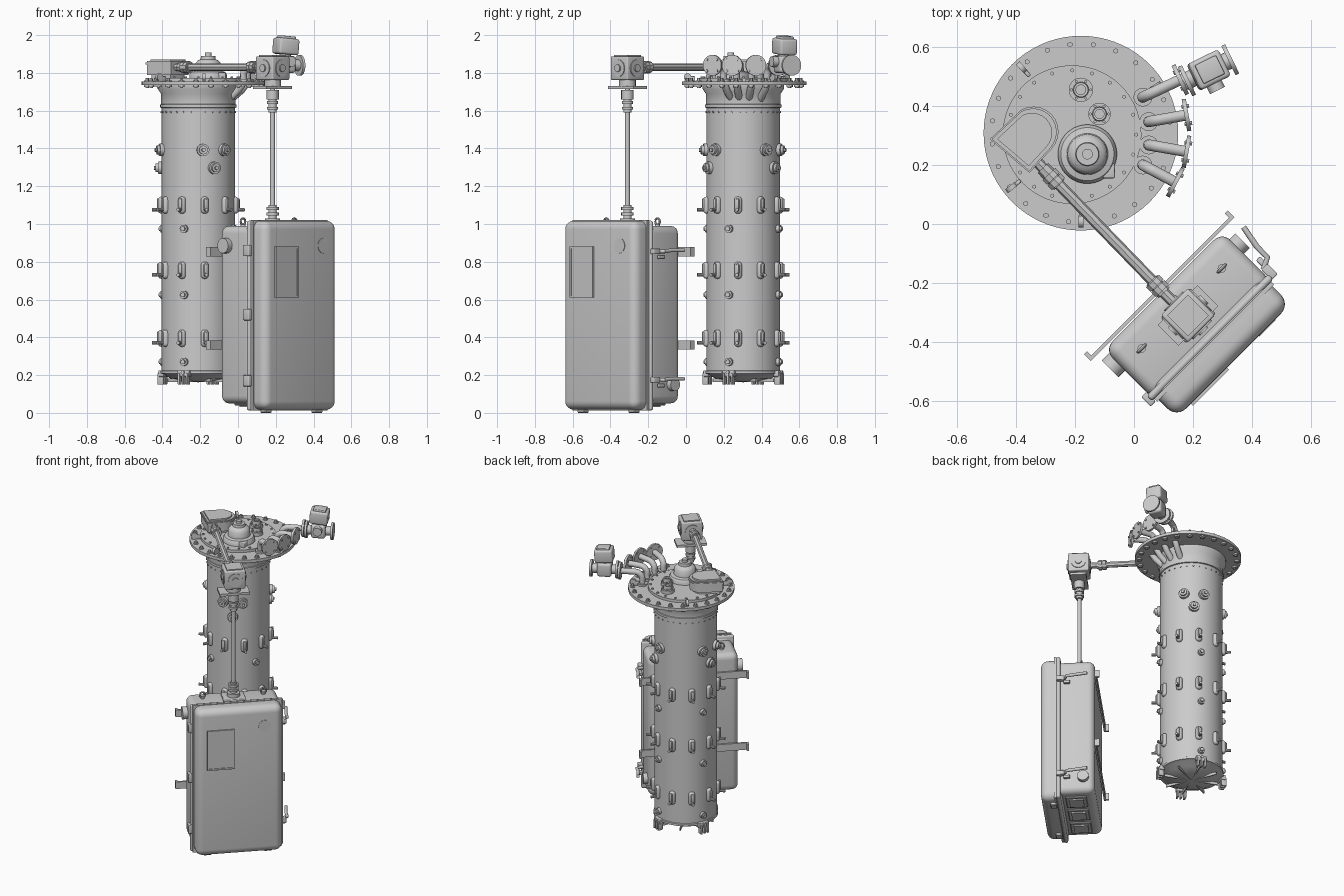
import bpy, bmesh
from math import radians, sin, cos, pi
from mathutils import Matrix, Vector

cube = bpy.data.objects.get("Cube")
if cube:
    bpy.data.objects.remove(cube)

grey = bpy.data.materials.new("plain_grey")
grey.use_nodes = True
grey.diffuse_color = (0.6, 0.6, 0.6, 1)
grey.node_tree.nodes["Principled BSDF"].inputs["Base Color"].default_value = (0.6, 0.6, 0.6, 1)

T = Matrix.Translation
AXIS = Vector((-0.21, 0.303, 0))      # tank axis
RIM = Vector((-0.18, 0.308, 0))       # flange axis
CAB = Matrix.Rotation(radians(45), 4, 'Z')  # cabinet frame, front is local -y


def finish(name, bm, angle=35):
    bmesh.ops.recalc_face_normals(bm, faces=bm.faces)
    for f in bm.faces:
        f.smooth = True
    for e in bm.edges:
        e.smooth = e.calc_face_angle(0) < radians(angle)
    me = bpy.data.meshes.new(name)
    bm.to_mesh(me)
    bm.free()
    me.materials.append(grey)
    bpy.context.scene.collection.objects.link(bpy.data.objects.new(name, me))


def box(bm, pos, size, frame=Matrix(), bevel=0, seg=3):
    vs = bmesh.ops.create_cube(bm, size=1, matrix=frame @ T(pos) @ Matrix.Diagonal((*size, 1)))["verts"]
    if bevel:
        edges = list({e for v in vs for e in v.link_edges})
        bmesh.ops.bevel(bm, geom=edges, offset=bevel, segments=seg, profile=0.5, affect='EDGES')


def cyl(bm, a, b, r, r2=None, n=16):
    a, b = Vector(a), Vector(b)
    d = b - a
    m = T((a + b) / 2) @ d.to_track_quat('Z', 'Y').to_matrix().to_4x4()
    bmesh.ops.create_cone(bm, cap_ends=True, segments=n, radius1=r, radius2=r if r2 is None else r2,
                          depth=d.length, matrix=m)


def lathe(bm, profile, centre, n=64):
    vs = [bm.verts.new((centre[0] + r, centre[1], z)) for r, z in profile]
    es = [bm.edges.new(p) for p in zip(vs, vs[1:])]
    bmesh.ops.spin(bm, geom=vs + es, cent=(centre[0], centre[1], 0), axis=(0, 0, 1), angle=2 * pi, steps=n)
    bmesh.ops.remove_doubles(bm, verts=bm.verts, dist=0.0002)


def tube(bm, pts, r, n=14):
    pts, rings = [Vector(p) for p in pts], []
    for i, p in enumerate(pts):
        d = pts[min(i + 1, len(pts) - 1)] - pts[max(i - 1, 0)]
        side = d.cross(Vector((0.03, 0.02, 1)).cross(d)).normalized()
        other = d.normalized().cross(side)
        rings.append([bm.verts.new(p + r * (side * cos(2 * pi * k / n) + other * sin(2 * pi * k / n)))
                      for k in range(n)])
    for a, b in zip(rings, rings[1:]):
        for k in range(n):
            bm.faces.new((a[k], a[k - 1], b[k - 1], b[k]))


def around(deg, centre=AXIS):
    """Frame on an axis whose local -y points outward at an angle from the front."""
    return T(centre) @ Matrix.Rotation(radians(deg), 4, 'Z')


def radial(bm, deg, z, r0, r1, rad, n=16, centre=AXIS):
    f = around(deg, centre)
    cyl(bm, f @ Vector((0, -r0, z)), f @ Vector((0, -r1, z)), rad, n=n)


# Tank shell with dished bottom and collar
bm = bmesh.new()
lathe(bm, [(0, .162), (.08, .167), (.15, .183), (.185, .205), (.2, .208), (.2, .222), (.195, .225), (.195, 1.615),
           (.202, 1.617), (.202, 1.632), (.198, 1.634), (.198, 1.69), (.215, 1.715), (.215, 1.74)], AXIS)
finish("tank_shell", bm)

# Flange, cover and their bolts
bm = bmesh.new()
lathe(bm, [(0, 1.735), (.33, 1.735), (.33, 1.755), (0, 1.755)], RIM, 72)
lathe(bm, [(0, 1.75), (.235, 1.75), (.235, 1.773), (0, 1.773)], AXIS, 72)
finish("top_flange", bm)
bm = bmesh.new()
for k in range(24):
    p = around(k * 15 + 7, RIM) @ Vector((0, -.303, 0))
    cyl(bm, p + Vector((0, 0, 1.725)), p + Vector((0, 0, 1.76)), .016)
    cyl(bm, p + Vector((0, 0, 1.72)), p + Vector((0, 0, 1.772)), .009, n=6)
for k in range(20):
    p = around(k * 18) @ Vector((0, -.218, 0))
    cyl(bm, p + Vector((0, 0, 1.76)), p + Vector((0, 0, 1.781)), .007, n=6)
for k in range(30):
    radial(bm, k * 12, 1.592, .19, .2, .005, 8)
finish("flange_bolts", bm)
bm = bmesh.new()
for deg in (0, 122, 222, 308):
    f = around(deg, RIM)
    box(bm, (0, -.285, 1.768), (.014, .05, .03), f, .004, 2)
    cyl(bm, f @ Vector((-.008, -.3, 1.778)), f @ Vector((.008, -.3, 1.778)), .02)
finish("flange_lugs", bm)

# Slot fittings in three rows
bm = bmesh.new()
for z in (1.1, .755, .395):
    for k in range(10):
        f = around(10 + 36 * k)
        box(bm, (0, -.19, z), (.04, .05, .09), f, .017)
        box(bm, (0, -.2, z + .006), (.018, .044, .06), f, .008, 2)
        radial(bm, 10 + 36 * k, z - .024, .2, .247, .009, 10)
finish("slot_fittings", bm)

# Round ports: small ones in rows, larger ones in threes
bm = bmesh.new()
for k in range(4):
    for z in (.975, .625, .27):
        radial(bm, 90 * k - 22, z, .18, .212, .021)
        radial(bm, 90 * k - 22, z, .2, .222, .012)
for k in range(3):
    for off, z in ((-18, 1.392), (18, 1.392), (0, 1.297)):
        a = 25 + 120 * k + off
        radial(bm, a, z, .18, .212, .033, 20)
        radial(bm, a, z, .2, .226, .023, 20)
        radial(bm, a, z, .2, .236, .011, 6)
finish("round_ports", bm)

# Bottom ribs and clamp feet
bm = bmesh.new()
for k in range(8):
    box(bm, (0, -.09, .172), (.007, .17, .018), around(45 * k - 22))
for k in range(4):
    f = around(90 * k - 22)
    box(bm, (0, -.2, .208), (.07, .03, .035), f, .005, 2)
    for s in (-1, 0, 1):
        box(bm, (s * .024, -.205, .18), (.012, .035, .06), f, .004, 2)
    radial(bm, 90 * k - 22, .215, .2, .225, .01, 8)
finish("bottom_clamps", bm)

# Domed housing and two small caps on the cover
bm = bmesh.new()
lathe(bm, [(.1, 1.765), (.1, 1.79), (.09, 1.805), (.07, 1.81), (.067, 1.85), (.055, 1.865), (.04, 1.872),
           (.038, 1.89), (.018, 1.89), (.018, 1.908), (0, 1.908)], (-.158, .237))
box(bm, (-.085, .18, 1.785), (.04, .05, .035), bevel=.005)
finish("dome_housing", bm)
bm = bmesh.new()
for x, y, r in ((-.18, .455, .041), (-.117, .373, .038)):
    lathe(bm, [(r, 1.765), (r, 1.795), (r * .65, 1.795), (r * .6, 1.82), (r * .4, 1.82), (r * .4, 1.81), (0, 1.81)],
          (x, y), 32)
    for k in range(6):
        cyl(bm, (x + r * .8 * cos(k * pi / 3), y + r * .8 * sin(k * pi / 3), 1.79),
            (x + r * .8 * cos(k * pi / 3), y + r * .8 * sin(k * pi / 3), 1.804), .005, n=6)
finish("cover_caps", bm)

# Elbow pipes with round end plates
bm = bmesh.new()
Z = Vector((0, 0, 1))
for x, y, deg, length in ((.03, .43, 25, .14), (.05, .347, 10, .13), (.05, .268, -10, .13), (.03, .2, -28, .125)):
    b = Vector((x, y, 0))
    d = Vector((cos(radians(deg)), sin(radians(deg)), 0))
    tube(bm, [b - d * .1 + Z * 1.65, b - d * .03 + Z * 1.71, b + Z * 1.75] +
         [b + d * .045 * (1 - cos(t * pi / 8)) + Z * (1.795 + .045 * sin(t * pi / 8)) for t in range(5)] +
         [b + d * length + Z * 1.84], .019)
    cyl(bm, b + Z * 1.75, b + Z * 1.768, .032)
    end = b + d * length + Z * 1.84
    cyl(bm, end - d * .007, end + d * .007, .055, n=32)
    for k in range(4):
        q = end + .042 * (Z * cos(k * pi / 2 + .8) + d.cross(Z) * sin(k * pi / 2 + .8))
        cyl(bm, q - d * .012, q + d * .014, .007, n=6)
finish("elbow_pipes", bm)

# Valve and its actuator on the first pipe
bm = bmesh.new()
f = T((.25, .52, 1.84)) @ Matrix.Rotation(radians(26), 4, 'Z')
cyl(bm, f @ Vector((-.09, 0, 0)), f @ Vector((.08, 0, 0)), .03)
for x in (-.078, .085):
    cyl(bm, f @ Vector((x - .007, 0, 0)), f @ Vector((x + .007, 0, 0)), .055, n=32)
box(bm, (0, 0, .005), (.09, .09, .09), f, .015)
cyl(bm, f @ Vector((0, 0, .03)), f @ Vector((0, 0, .07)), .03)
box(bm, (-.005, 0, .1), (.115, .1, .085), f @ Matrix.Rotation(radians(5), 4, 'Y'), .012)
box(bm, (-.005, 0, .142), (.08, .07, .026), f @ Matrix.Rotation(radians(5), 4, 'Y'), .005)
cyl(bm, f @ Vector((.0, -.075, .02)), f @ Vector((0, 0, .02)), .028)
finish("valve_actuator", bm)

# Lid drive head: wedge plate with a rounded end
bm = bmesh.new()
outline = [(-.482, .288), (-.38, .383)] + [(-.342 + .08 * cos(radians(a)), .312 + .08 * sin(radians(a)))
                                          for a in range(105, -50, -15)] + [(-.355, .18)]
for grow, z0, z1 in ((1, 1.79, 1.862), (1.06, 1.845, 1.855), (.85, 1.86, 1.872), (.8, 1.765, 1.8)):
    loops = [[bm.verts.new((-.365 + (x + .365) * grow, .29 + (y - .29) * grow, z)) for x, y in outline]
             for z in (z0, z1)]
    bm.faces.new(loops[0])
    bm.faces.new(loops[1])
    for i in range(len(outline)):
        bm.faces.new((loops[0][i - 1], loops[0][i], loops[1][i], loops[1][i - 1]))
finish("drive_head", bm)

# Drive shafts with couplings
bm = bmesh.new()
a, b = Vector((.13, -.262, 1.83)), Vector((-.33, .212, 1.83))
d = (b - a).normalized()
cyl(bm, a, b, .019, n=8)
for s in (.06, .085, .565, .59):
    cyl(bm, a + d * (s - .011), a + d * (s + .011), .032, n=10)
cyl(bm, a + d * .04, a + d * .1, .025, n=8)
cyl(bm, a + d * .55, a + d * .63, .025, n=8)
finish("horizontal_shaft", bm)
bm = bmesh.new()
S = Vector((.183, -.31, 0))
for z0, z1, r in ((1, 1.72, .013), (1.045, 1.06, .033), (1.075, 1.09, .033), (1.03, 1.1, .022), (1.0, 1.03, .04),
                  (1.605, 1.62, .03), (1.635, 1.65, .03), (1.59, 1.665, .022), (1.66, 1.71, .033), (1.72, 1.77, .045)):
    cyl(bm, S + Z * z0, S + Z * z1, r)
finish("vertical_shaft", bm)

# Bevel gearbox on its plate
bm = bmesh.new()
f = T(S) @ CAB
box(bm, (0, 0, 1.722), (.19, .1, .016), f)
box(bm, (0, 0, 1.825), (.13, .13, .125), f, .008)
box(bm, (0, 0, 1.89), (.1, .1, .008), f)
for k in range(4):
    g = f @ Matrix.Rotation(k * pi / 2, 4, 'Z')
    cyl(bm, g @ Vector((0, -.06, 1.825)), g @ Vector((0, -.07, 1.825)), .045, n=24)
    cyl(bm, g @ Vector((0, -.06, 1.825)), g @ Vector((0, -.078, 1.825)), .02, n=12)
finish("gearbox", bm)

# Cabinet body, sealing rim and door
bm = bmesh.new()
box(bm, (-.09, -.35, .52), (.566, .24, .94), CAB, .04, 5)
box(bm, (-.09, -.455, .515), (.585, .026, 1.005), CAB, .012)
finish("cabinet_body", bm)
bm = bmesh.new()
box(bm, (-.09, -.5, .517), (.545, .135, 1), CAB, .045, 6)
box(bm, (-.09, -.474, .517), (.56, .014, 1.008), CAB)
finish("cabinet_door", bm)

# Door window frame and round badge plate
bm = bmesh.new()
box(bm, (-.208, -.568, .745), (.17, .008, .265), CAB, .003, 1)
for s in (-1, 1):
    box(bm, (-.208 + s * .081, -.572, .745), (.01, .01, .27), CAB)
    box(bm, (-.208, -.572, .745 + s * .13), (.17, .01, .01), CAB)
cyl(bm, CAB @ Vector((.07, -.56, .885)), CAB @ Vector((.07, -.57, .885)), .04, n=32)
finish("door_window", bm)

# Hinges, side knobs and latch handles
bm = bmesh.new()
for z in (.86, .52, .17):
    box(bm, (-.385, -.455, z), (.025, .045, .06), CAB, .005)
cyl(bm, CAB @ Vector((-.36, -.29, .885)), CAB @ Vector((-.405, -.29, .885)), .04, n=24)
cyl(bm, CAB @ Vector((.18, -.3, .15)), CAB @ Vector((.22, -.3, .15)), .035, n=24)
for z in (.855, .175):
    box(bm, (.21, -.44, z), (.03, .05, .03), CAB, .005)
    tube(bm, [CAB @ Vector(p) for p in ((.2, -.42, z), (.24, -.4, z), (.24, -.35, z + .006), (.255, -.27, z + .006))], .01)
    box(bm, (.215, -.4, z - .03), (.02, .04, .02), CAB, .004)
finish("hinges_and_latches", bm)

# Wall rails, eye bolts, roof plate and underside panels
bm = bmesh.new()
for z in (.853, .36):
    box(bm, (-.0875, -.219, z), (.69, .012, .048), CAB)
    for x in (-.425, .25):
        box(bm, (x, -.208, z), (.014, .03, .048), CAB)
finish("wall_rails", bm)
bm = bmesh.new()
for x in (.104, -.28):
    ring = [CAB @ Vector((x + .017 * cos(t * pi / 6), -.317, 1.013 + .017 * sin(t * pi / 6))) for t in range(13)]
    tube(bm, ring, .006, 8)
    cyl(bm, CAB @ Vector((x, -.317, .98)), CAB @ Vector((x, -.317, .998)), .014)
box(bm, (-.09, -.35, .995), (.14, .12, .025), CAB, .005)
for k in range(3):
    box(bm, (-.25 + .16 * k, -.35, .046), (.13, .13, .012), CAB, .004, 1)
    box(bm, (-.25 + .16 * k, -.35, .038), (.09, .09, .012), CAB)
for x in (-.28, .1):
    box(bm, (x, -.49, .01), (.05, .04, .02), CAB, .004, 1)
finish("cabinet_fittings", bm)
